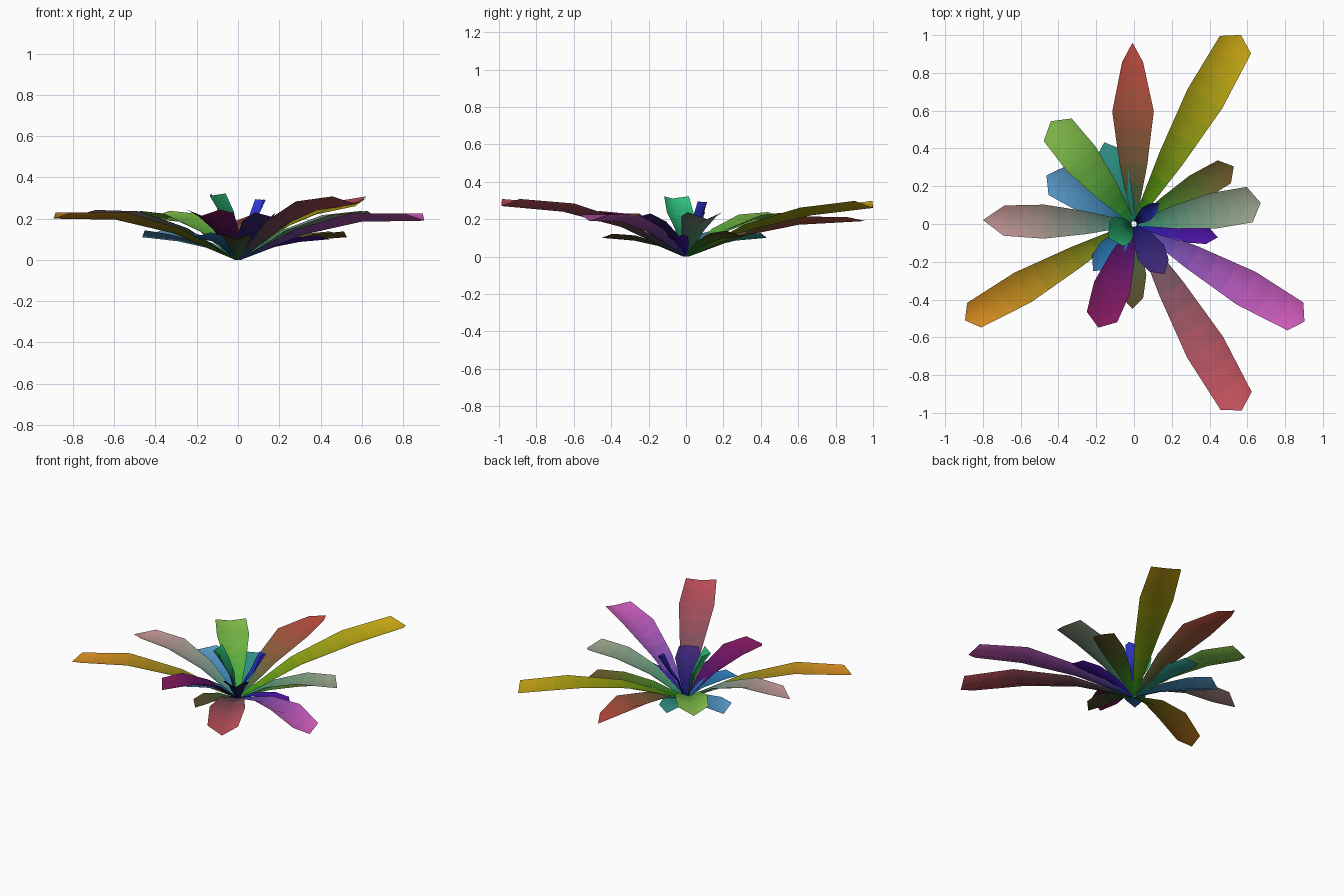
import bpy, math
from mathutils import Vector

if "Cube" in bpy.data.objects:
    bpy.data.objects.remove(bpy.data.objects["Cube"])

SUB = 3  # colour steps per leaf section


def linear(hexa):
    out = []
    for i in (0, 2, 4):
        c = int(hexa[i:i + 2], 16) / 255
        out.append(c / 12.92 if c <= 0.04045 else ((c + 0.055) / 1.055) ** 2.4)
    return Vector(out)


def leaf(name, az, length, w2, w3, z2, z3, base_col, tip_col, ext=0.055):
    """One creased leaf: three sections, V-shaped across, with a blunt or pointed tip."""
    a = math.radians(az)
    out = Vector((math.cos(a), math.sin(a), 0))
    side = Vector((-math.sin(a), math.cos(a), 0))
    # radius, height and width of each row
    e = length - ext
    keys = [(0.015, 0.0, 0.025), (e * 0.37, z2 * 0.66, w2 * 0.66),
            (e * 0.7, z2, w2), (e, z3, w3)]
    rows = []
    for i, (r, z, w) in enumerate(keys):
        p, q = keys[max(i - 1, 0)], keys[min(i + 1, 3)]
        slope = Vector((q[0] - p[0], q[1] - p[1])).normalized()
        up = out * -slope.y + Vector((0, 0, slope.x))
        mid = out * r + Vector((0, 0, z))
        lift = up * (w * 0.2)
        rim = [mid + side * (w / 2) + lift, mid, mid - side * (w / 2) + lift]
        if i == 3:
            rim[1] = mid + out * ext
        rows.append(rim)
    verts, faces = list(rows[0]), []
    for i in range(3):
        for s in range(1, SUB + 1):
            verts += [rows[i][k].lerp(rows[i + 1][k], s / SUB) for k in range(3)]
    n = 3 * SUB
    for i in range(n):
        for k in (0, 1):
            b = 3 * i + k
            faces.append((b, b + 3, b + 4, b + 1))
    me = bpy.data.meshes.new(name)
    me.from_pydata(verts, [], faces)
    # gradient from root to tip
    c0, c1 = linear(base_col), linear(tip_col)
    for i in range(n):
        m = bpy.data.materials.new(f"{name}_{i}")
        m.diffuse_color = (*c0.lerp(c1, (i + 0.5) / n), 1)
        m.use_nodes = True
        m.node_tree.nodes["Principled BSDF"].inputs["Base Color"].default_value = m.diffuse_color
        me.materials.append(m)
    for f in me.polygons:
        f.material_index = f.index // 2
    me.shade_smooth()
    ob = bpy.data.objects.new(name, me)
    bpy.context.collection.objects.link(ob)


# long outer leaves
leaf("long_leaf_red_back", 90.5, 0.96, .22, .11, .17, .19, "0a6a3a", "c84a40", .1)
leaf("long_leaf_yellow", 60.5, 1.15, .21, .19, .22, .26, "109010", "d0aa14")
leaf("long_leaf_pink", -29.8, 1.04, .20, .17, .185, .19, "1040a0", "d860c0")
leaf("long_leaf_red_front", -60, 1.14, .22, .19, .24, .27, "105060", "d05560")
leaf("long_leaf_orange", 209.7, 1.03, .18, .15, .195, .20, "1a7a10", "d88a20")
leaf("long_leaf_rose", 178.5, .80, .18, .16, .20, .21, "109078", "c09090", .11)

# medium leaves
leaf("medium_leaf_teal", 9.5, .68, .19, .19, .18, .20, "0a8a6a", "98a088")
leaf("medium_leaf_purple", 251, .58, .20, .17, .19, .21, "100a60", "8a1a60")
leaf("medium_leaf_green", 129, .70, .20, .19, .185, .20, "10a030", "90c850")

# low short leaves
leaf("low_leaf_olive", 30, .61, .15, .14, .095, .11, "108a20", "6a5028")
leaf("low_leaf_violet", -9, .45, .11, .09, .085, .10, "1818a0", "5010a0")
leaf("low_leaf_brown", -91, .45, .14, .11, .085, .10, "186a40", "604a28")
leaf("low_leaf_blue_front", 229, .33, .14, .12, .09, .11, "0a5a80", "3078b8")
leaf("low_leaf_blue_back", 151, .53, .17, .17, .09, .11, "1070a0", "60a0d0")
leaf("low_leaf_teal", 110, .46, .14, .13, .085, .10, "10886a", "38a098")

# upright heart leaves
leaf("heart_leaf_green", 208, .155, .16, .15, .22, .31, "0a5a40", "30c880", .02)
leaf("heart_leaf_blue", 40, .175, .08, .06, .17, .29, "0a0a50", "3038d8", .03)
leaf("heart_leaf_indigo", -59, .31, .16, .12, .16, .21, "0a1060", "402878", .04)
